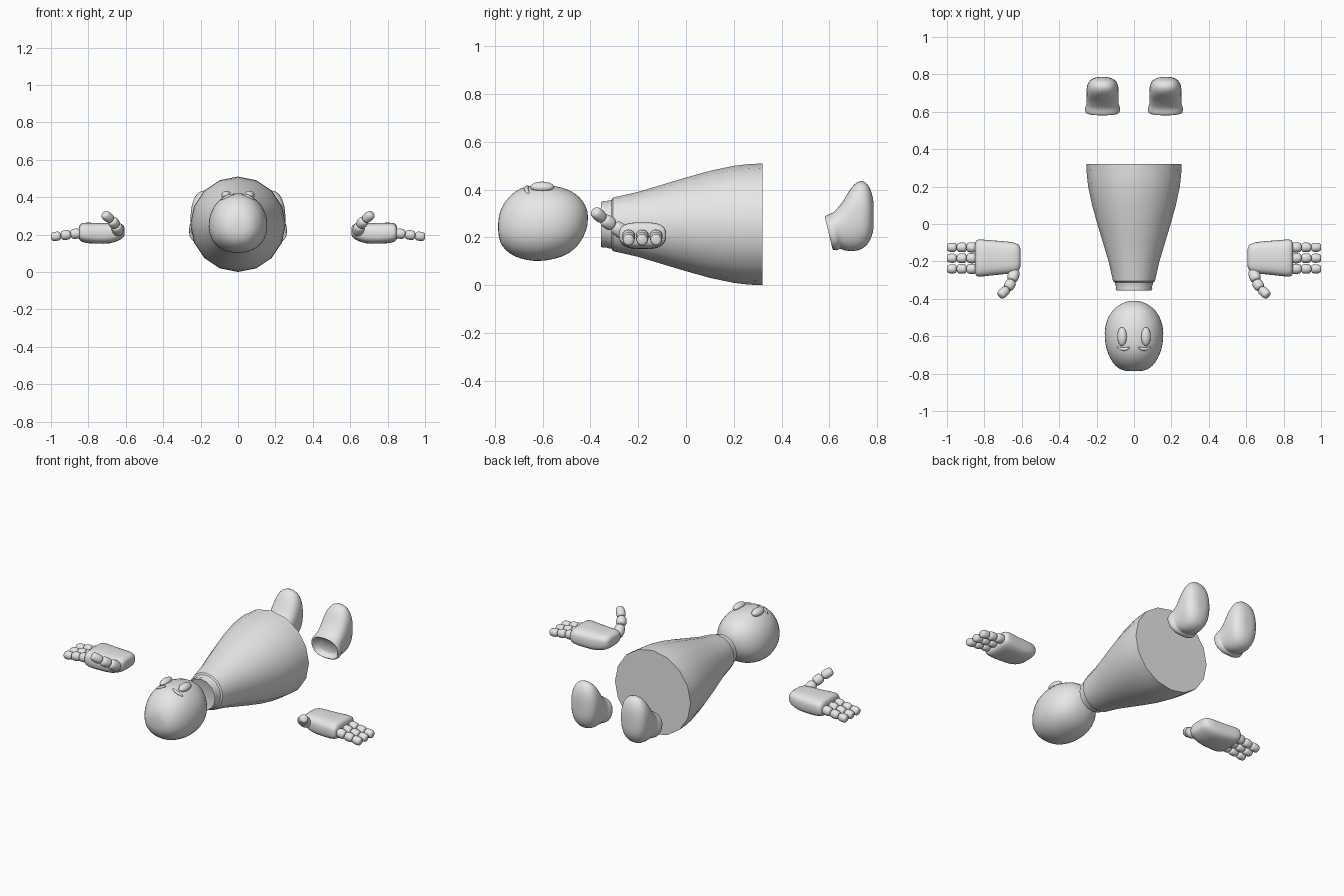
import bpy, bmesh, math
from mathutils import Vector

cube = bpy.data.objects.get("Cube")
if cube:
    bpy.data.objects.remove(cube, do_unlink=True)

grey = bpy.data.materials.new("plain_grey")
grey.use_nodes = True
grey.diffuse_color = (0.8, 0.8, 0.8, 1)
grey.node_tree.nodes["Principled BSDF"].inputs["Base Color"].default_value = (0.8, 0.8, 0.8, 1)


def finish(obj, subdiv=0, angle=40):
    """Give an object its material, subdivision and smooth shading."""
    obj.data.materials.append(grey)
    if subdiv:
        mod = obj.modifiers.new("smooth", "SUBSURF")
        mod.levels = mod.render_levels = subdiv
    bpy.ops.object.select_all(action="DESELECT")
    obj.select_set(True)
    bpy.context.view_layer.objects.active = obj
    bpy.ops.object.shade_smooth_by_angle(angle=math.radians(angle))
    return obj


def skin(bm, rings):
    """Bridge rings of points and cap both ends."""
    loops = [[bm.verts.new(p) for p in ring] for ring in rings]
    n = len(loops[0])
    for a, b in zip(loops, loops[1:]):
        for i in range(n):
            j = (i + 1) % n
            bm.faces.new((a[i], a[j], b[j], b[i]))
    bm.faces.new(loops[0])
    bm.faces.new(loops[-1])


def make(name, skins, subdiv=0, angle=40):
    bm = bmesh.new()
    for rings in skins:
        skin(bm, rings)
    bmesh.ops.recalc_face_normals(bm, faces=bm.faces)
    mesh = bpy.data.meshes.new(name)
    bm.to_mesh(mesh)
    bm.free()
    obj = bpy.data.objects.new(name, mesh)
    bpy.context.collection.objects.link(obj)
    return finish(obj, subdiv, angle)


def oval(n, power=2.0):
    """Unit superellipse as (u, v) pairs, starting at the top."""
    out = []
    for i in range(n):
        a = 2 * math.pi * i / n
        s, c = math.sin(a), math.cos(a)
        out.append((math.copysign(abs(s) ** (2 / power), s),
                    math.copysign(abs(c) ** (2 / power), c)))
    return out


def y_rings(table, n, power=2.0, cx=0, taper=0):
    """Rings along y from rows of (y, half width, low z, high z, lean)."""
    return [[(cx + u * w * (1 - taper * v), y - lean * v, (lo + hi) / 2 + v * (hi - lo) / 2)
             for u, v in oval(n, power)] for y, w, lo, hi, lean in table]


def knuckle(p, q, r0, r1):
    """Rounded finger joint from p to q."""
    p, q = Vector(p), Vector(q)
    turn = (q - p).to_track_quat("Z", "Y")
    rings = []
    for t, k in ((0, .5), (.07, .82), (.25, 1), (.75, 1), (.93, .82), (1, .5)):
        r = (r0 + (r1 - r0) * t) * k
        rings.append([p.lerp(q, t) + turn @ Vector((u * r, v * r, 0)) for u, v in oval(16)])
    return rings


# Head
make("head", [y_rings([
    (-.787, .04, .22, .27, 0), (-.78, .07, .18, .31, 0), (-.76, .1, .148, .35, 0),
    (-.72, .13, .118, .395, 0), (-.667, .15, .103, .419, 0), (-.613, .159, .098, .423, 0),
    (-.55, .158, .107, .419, 0), (-.487, .137, .13, .402, 0), (-.445, .1, .172, .372, 0),
    (-.422, .062, .215, .338, 0), (-.41, .025, .26, .305, 0)], 24, 2.15, 0, .07)], 1, 180)

# Gown and collar
profile = [(-.352, .085), (-.356, .094), (-.345, .098), (-.335, .096), (-.325, .1), (-.312, .102),
           (-.306, .112), (-.2, .136), (-.1, .166), (0, .196), (.1, .224), (.2, .245),
           (.26, .252), (.32, .255)]
make("gown", [y_rings([(y, r, .255 - r, .255 + r, 0) for y, r in profile], 16)])

for side, s in (("left", 1), ("right", -1)):
    # Eye
    bpy.ops.mesh.primitive_uv_sphere_add(segments=24, ring_count=12, radius=1,
                                         location=(s * .064, -.602, .412),
                                         rotation=(0, s * .35, 0))
    eye = bpy.context.object
    eye.name = side + "_eye"
    eye.scale = (.026, .05, .021)
    finish(eye, 0, 180)

    # Cheek line under the eye
    path = [(.02, -.66, .414), (.04, -.668, .41), (.056, -.67, .404),
            (.073, -.667, .396), (.092, -.658, .383)]
    rings = []
    for (x, y, z), r in zip(path, (.004, .009, .01, .009, .004)):
        rings.append([(s * x, y + u * r, z + v * r) for u, v in oval(10)])
    make(side + "_cheek_line", [rings], 1, 180)

    # Palm: rows of (x, centre y, half width, low z, high z)
    palm = [(.606, -.18, .04, .2, .235), (.61, -.18, .065, .187, .25), (.63, -.18, .08, .17, .262),
            (.68, -.18, .088, .15, .262), (.75, -.181, .093, .15, .262),
            (.81, -.182, .1, .153, .265), (.84, -.182, .1, .162, .262),
            (.852, -.182, .09, .175, .245)]
    make(side + "_palm", [[[(s * x, cy + u * w, (lo + hi) / 2 + v * (hi - lo) / 2)
                            for u, v in oval(24, 3)] for x, cy, w, lo, hi in palm]], 1, 180)

    # Fingers, three joints each
    joints = []
    for y in (-.125, -.183, -.24):
        for i in range(3):
            a, b = .842 + i * .0527, .842 + (i + 1) * .0527
            joints.append(knuckle((s * a, y, .208 - i * .007), (s * b, y, .201 - i * .007),
                                  .029 - i * .0015, .0275 - i * .0015))
    make(side + "_fingers", joints, 1, 180)

    # Thumb
    bends = [(.637, -.245, .21), (.652, -.305, .25), (.677, -.347, .278), (.718, -.385, .312)]
    make(side + "_thumb", [knuckle((s * p[0], *p[1:]), (s * q[0], *q[1:]), r, r - .002)
                           for p, q, r in zip(bends, bends[1:], (.033, .031, .028))], 1, 180)

    # Shoe with a hollow, slanted ankle cuff and the toe pointing up
    make(side + "_shoe", [y_rings([
        (.635, .06, .17, .27, .012), (.61, .078, .163, .277, .015), (.596, .085, .154, .285, .016),
        (.597, .093, .147, .291, .017), (.615, .097, .144, .298, .016),
        (.63, .092, .15, .305, .012), (.64, .087, .153, .325, .005),
        (.66, .086, .145, .355, 0), (.686, .087, .141, .405, 0), (.718, .087, .142, .44, 0),
        (.75, .083, .156, .439, 0), (.771, .068, .185, .41, 0), (.783, .042, .22, .37, 0),
        (.786, .02, .25, .33, 0)], 20, 2.4, s * .168)], 1, 180)
